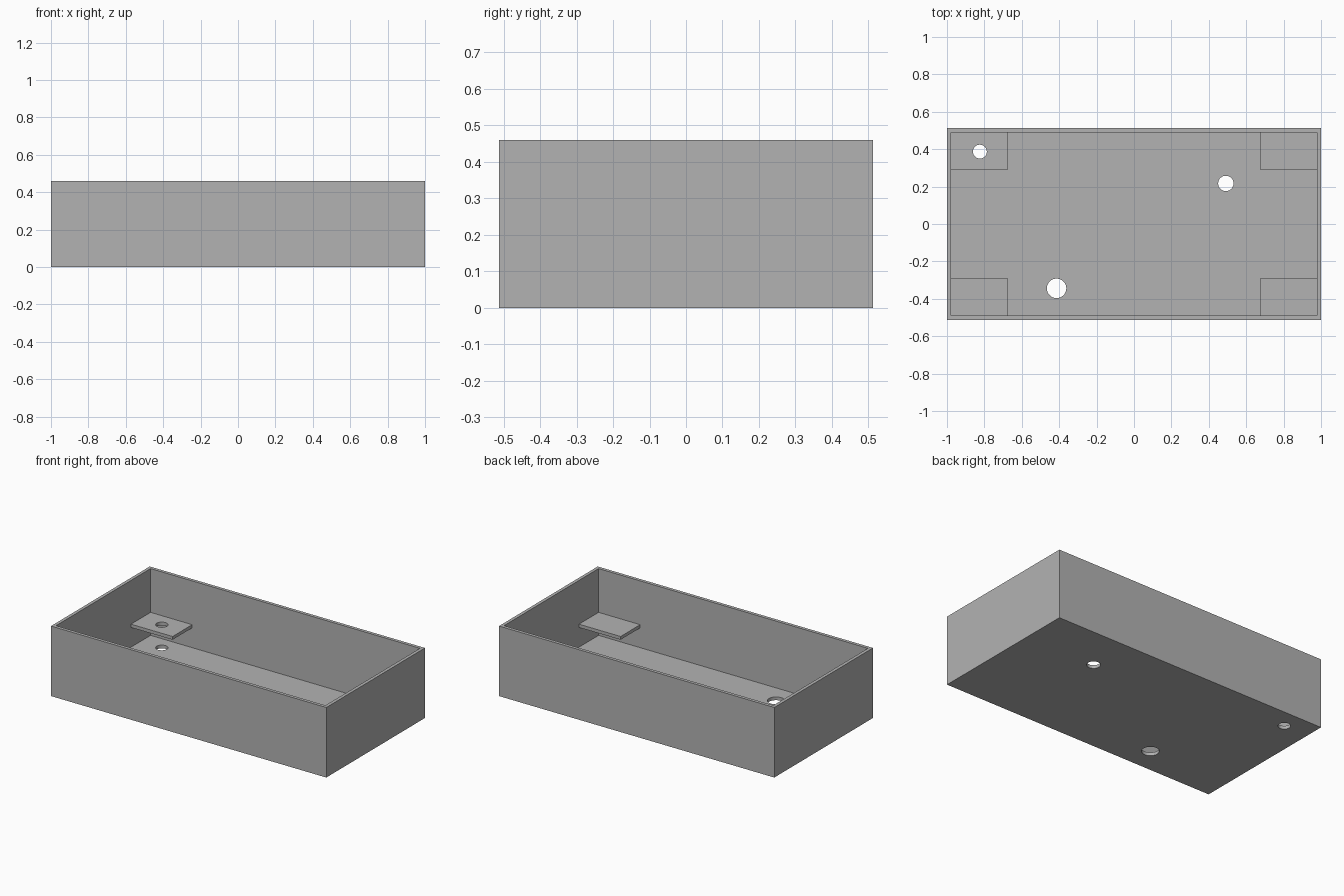
import bpy

default = bpy.data.objects.get("Cube")
if default:
    bpy.data.objects.remove(default, do_unlink=True)

# Overall sizes
HALF_X, HALF_Y, HEIGHT, WALL = 1.0, 0.512, 0.46, 0.0215
IN_X, IN_Y = HALF_X - WALL, HALF_Y - WALL
TAB_X, TAB_Y, TAB_Z = 0.302, 0.203, 0.151
HOLES = [(-0.824, 0.387, 0.037), (0.491, 0.217, 0.041), (-0.414, -0.344, 0.052)]

grey = bpy.data.materials.new("plain grey")
grey.use_nodes = True
COLOUR = (0.45, 0.45, 0.45, 1)
grey.diffuse_color = COLOUR
grey.node_tree.nodes["Principled BSDF"].inputs["Base Color"].default_value = COLOUR


def box(name, low, high):
    bpy.ops.mesh.primitive_cube_add(size=1)
    ob = bpy.context.object
    ob.name = name
    for v in ob.data.vertices:
        v.co = [a if c < 0 else b for c, a, b in zip(v.co, low, high)]
    ob.data.materials.append(grey)
    return ob


def cut(ob, cutter):
    mod = ob.modifiers.new("cut", "BOOLEAN")
    mod.operation = "DIFFERENCE"
    mod.solver = "EXACT"
    mod.object = cutter
    bpy.ops.object.select_all(action="DESELECT")
    bpy.context.view_layer.objects.active = ob
    ob.select_set(True)
    bpy.ops.object.modifier_apply(modifier=mod.name)
    bpy.data.objects.remove(cutter, do_unlink=True)


def drill(ob, x, y, radius):
    bpy.ops.mesh.primitive_cylinder_add(vertices=48, radius=radius, depth=1, location=(x, y, 0.1))
    drill_bit = bpy.context.object
    drill_bit.data.materials.append(grey)
    cut(ob, drill_bit)
    bpy.ops.object.shade_smooth_by_angle(angle=0.5)


# Open tray with a thin floor and walls
tray = box("tray", (-HALF_X, -HALF_Y, 0), (HALF_X, HALF_Y, HEIGHT))
cut(tray, box("cavity", (-IN_X, -IN_Y, WALL), (IN_X, IN_Y, HEIGHT + 1)))
for hole in HOLES:
    drill(tray, *hole)

# Corner tabs fixed to the walls above the floor
for sx, side in ((-1, "right"), (1, "left")):
    for sy, end in ((-1, "front"), (1, "back")):
        xs = sorted((sx * IN_X, sx * (IN_X - TAB_X)))
        ys = sorted((sy * IN_Y, sy * (IN_Y - TAB_Y)))
        tab = box(f"{end}_{side}_tab", (xs[0], ys[0], TAB_Z), (xs[1], ys[1], TAB_Z + WALL))
        # The cable hole runs through one tab as well as the floor
        if sx < 0 < sy:
            drill(tab, *HOLES[0])
